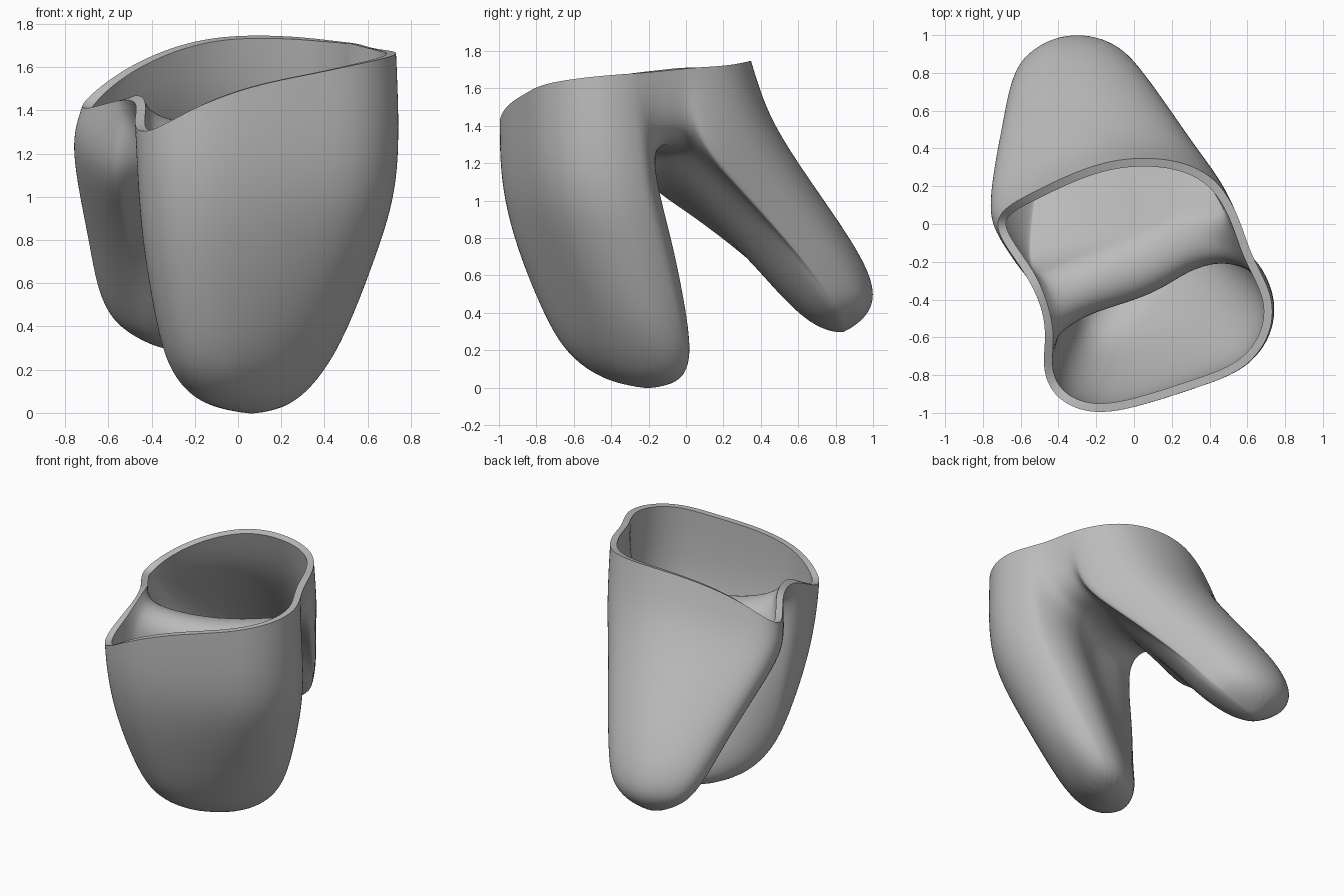
import bpy
import bmesh
import math
from mathutils import Vector

old = bpy.data.objects.get("Cube")
if old:
    bpy.data.objects.remove(old, do_unlink=True)

# Rim, counter-clockwise, split at the notches between the two lobes
left_notch = (-.48, -.46, 1.45)
right_notch = (.61, -.14, 1.69)
front_rim = [(-.465, -.61, 1.41), (-.49, -.78, 1.31), (-.41, -.94, 1.29), (-.2, -1.02, 1.42),
             (.08, -.95, 1.52), (.35, -.86, 1.57), (.58, -.78, 1.62), (.72, -.61, 1.65),
             (.745, -.42, 1.67), (.68, -.27, 1.68)]
back_rim = [(.56, .03, 1.71), (.46, .22, 1.72), (.3, .32, 1.74), (.1, .355, 1.75),
            (-.13, .34, 1.74), (-.35, .26, 1.68), (-.55, .16, 1.58), (-.7, .08, 1.46),
            (-.74, -.02, 1.4), (-.65, -.16, 1.42), (-.55, -.3, 1.45)]
# Broad saddle joining the notches, as three rows from left to right
front_saddle = [(-.43, -.55, 1.32), (-.28, -.45, 1.26), (-.08, -.39, 1.24), (.1, -.33, 1.24),
                (.27, -.21, 1.25), (.46, -.16, 1.27), (.63, -.21, 1.4)]
mid_saddle = [(-.44, -.43, 1.38), (-.3, -.36, 1.32), (-.1, -.29, 1.29), (.1, -.22, 1.29),
              (.28, -.12, 1.3), (.45, -.08, 1.32), (.57, -.11, 1.43)]
back_saddle = [(-.49, -.29, 1.32), (-.33, -.23, 1.27), (-.12, -.17, 1.26), (.08, -.1, 1.27),
               (.26, -.02, 1.29), (.41, .01, 1.33), (.52, .02, 1.44)]

# Lobe sections: x range, front y and z, back y and z, roundness
front_levels = [(-.48, .77, -1.02, 1.13, -.14, 1.08, 0),
                (-.46, .67, -.95, .8, -.05, .75, .15),
                (-.39, .52, -.78, .4, .02, .35, .6),
                (-.31, .39, -.65, .18, .03, .15, 1),
                (-.18, .26, -.46, .045, -.02, .035, 1)]
back_levels = [(-.79, .54, -.28, 1.11, .44, 1.47, 0),
               (-.76, .39, -.03, .94, .61, 1.2, .3),
               (-.7, .22, .28, .69, .82, .9, .7),
               (-.66, .09, .49, .49, .97, .66, 1),
               (-.59, 0, .63, .36, 1.02, .49, 1),
               (-.46, -.14, .73, .31, .97, .38, 1)]


def mix(a, b, t):
    return a + (b - a) * t


def section(ring, level, skew):
    """Fit the outline of a ring to a level, rounding it towards a skewed ellipse."""
    x0, x1, y0, z0, y1, z1, roundness = level
    xs, ys = [p[0] for p in ring], [p[1] for p in ring]
    points = []
    for x, y, _ in ring:
        n = Vector((2 * (x - min(xs)) / (max(xs) - min(xs)) - 1,
                    2 * (y - min(ys)) / (max(ys) - min(ys)) - 1))
        e = n.normalized()
        e.y = e.y * math.cos(skew) + e.x * math.sin(skew)
        n = n.lerp(e, roundness)
        u, v = (n.x + 1) / 2, (n.y + 1) / 2
        points.append((mix(x0, x1, u), mix(y0, y1, v), mix(z0, z1, v)))
    return points


def add_lobe(bm, ring, levels, skew, tip):
    """Loft from the rim ring down to a closed tip."""
    upper = [bm.verts.new(p) for p in ring]
    count = len(ring)
    for level in levels:
        lower = [bm.verts.new(p) for p in section(ring, level, skew)]
        for i in range(count):
            j = (i + 1) % count
            bm.faces.new((upper[i], lower[i], lower[j], upper[j]))
        upper = lower
    end = bm.verts.new(tip)
    for i in range(count):
        bm.faces.new((upper[i], end, upper[(i + 1) % count]))


def add_saddle(bm, rows):
    """Skin the rows that join the two lobes."""
    rows = [[bm.verts.new(p) for p in row] for row in rows]
    for a, b in zip(rows, rows[1:]):
        for i in range(len(a) - 1):
            bm.faces.new((a[i], b[i], b[i + 1], a[i + 1]))


bm = bmesh.new()
add_lobe(bm, front_rim + front_saddle[::-1], front_levels, .5, (.07, -.2, -.015))
add_lobe(bm, back_rim + back_saddle, back_levels, -.05, (-.32, .84, .285))
add_saddle(bm, [[front_rim[0]] + front_saddle + [front_rim[-1]],
                [left_notch] + mid_saddle + [right_notch],
                [back_rim[-1]] + back_saddle + [back_rim[0]]])
bmesh.ops.remove_doubles(bm, verts=bm.verts, dist=.0005)
mesh = bpy.data.meshes.new("two_lobed_shell")
bm.to_mesh(mesh)
bm.free()

shell = bpy.data.objects.new("two_lobed_shell", mesh)
bpy.context.collection.objects.link(shell)

# Plain grey material
grey = bpy.data.materials.new("plain_grey")
grey.use_nodes = True
colour = (.5, .5, .5, 1)
grey.diffuse_color = colour
grey.node_tree.nodes["Principled BSDF"].inputs["Base Color"].default_value = colour
mesh.materials.append(grey)

# Smooth the skin and give the wall its thickness
skin = shell.modifiers.new("smooth_skin", "SUBSURF")
skin.levels = skin.render_levels = 3
wall = shell.modifiers.new("wall", "SOLIDIFY")
wall.thickness = .045
wall.offset = -1

bpy.ops.object.select_all(action="DESELECT")
shell.select_set(True)
bpy.context.view_layer.objects.active = shell
for name in ("smooth_skin", "wall"):
    bpy.ops.object.modifier_apply(modifier=name)
bpy.ops.object.shade_smooth_by_angle(angle=math.radians(45))
